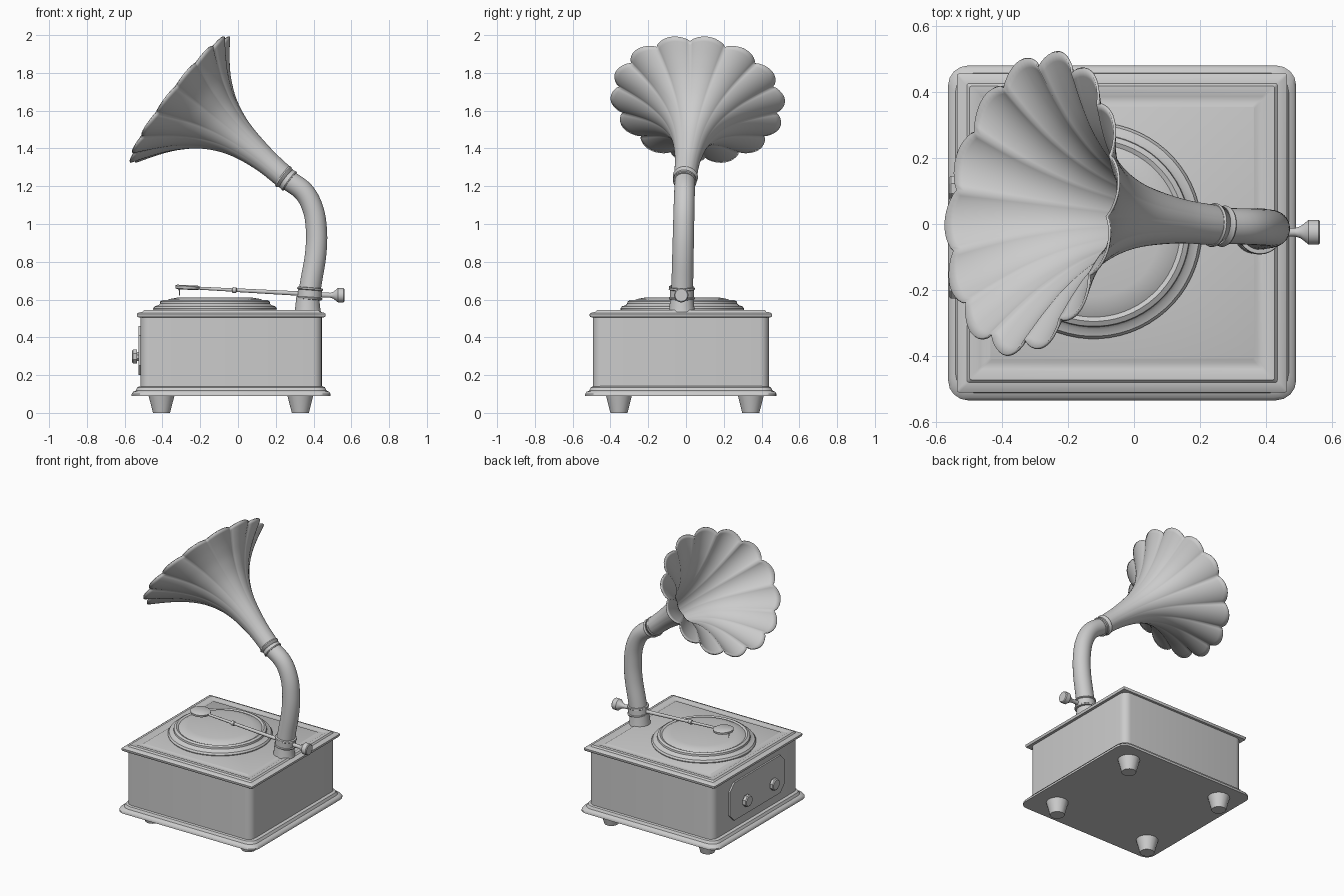
import bpy
import bmesh
from math import sin, cos, pi, radians
from mathutils import Vector

if "Cube" in bpy.data.objects:
    bpy.data.objects.remove(bpy.data.objects["Cube"])

CX, CY = -0.036, -0.027          # cabinet centre


def finish(name, bm, angle=35):
    bmesh.ops.recalc_face_normals(bm, faces=bm.faces)
    me = bpy.data.meshes.new(name)
    bm.to_mesh(me)
    bm.free()
    ob = bpy.data.objects.new(name, me)
    bpy.context.collection.objects.link(ob)
    bpy.ops.object.select_all(action='DESELECT')
    ob.select_set(True)
    bpy.context.view_layer.objects.active = ob
    bpy.ops.object.shade_smooth_by_angle(angle=radians(angle))
    return ob


def loft(bm, rings, caps=True):
    rows = [[bm.verts.new(p) for p in ring] for ring in rings]
    n = len(rows[0])
    for a, b in zip(rows, rows[1:]):
        for i in range(n):
            bm.faces.new((a[i], a[(i + 1) % n], b[(i + 1) % n], b[i]))
    if caps:
        bm.faces.new(rows[0])
        bm.faces.new(rows[-1])


def lathe(name, profile, origin, axis=(0, 0, 1), segs=40, angle=35):
    """Revolve (radius, distance) pairs about an axis."""
    q = Vector((0, 0, 1)).rotation_difference(Vector(axis).normalized())
    bm = bmesh.new()
    loft(bm, [[Vector(origin) + q @ Vector((r * cos(2 * pi * (i + .5) / segs),
                                            r * sin(2 * pi * (i + .5) / segs), d))
               for i in range(segs)] for r, d in profile])
    return finish(name, bm, angle)


def moulding(name, hx, hy, profile, corner, segs=4):
    """Stack rounded rectangles given as (outset, z)."""
    rings = []
    for o, z in profile:
        ring = []
        for k, (sx, sy) in enumerate(((1, 1), (-1, 1), (-1, -1), (1, -1))):
            for j in range(segs + 1):
                a = pi / 2 * (k + j / segs)
                ring.append((CX + sx * (hx + o - corner) + corner * cos(a),
                             CY + sy * (hy + o - corner) + corner * sin(a), z))
        rings.append(ring)
    bm = bmesh.new()
    loft(bm, rings)
    return finish(name, bm)


def smooth_points(pts, steps):
    """Catmull-Rom samples through control points."""
    p = [Vector(v) for v in pts]
    p = [2 * p[0] - p[1]] + p + [2 * p[-1] - p[-2]]
    out = []
    for i in range(1, len(p) - 2):
        a, b, c, d = p[i - 1:i + 3]
        for s in range(steps):
            t = s / steps
            out.append(.5 * (2 * b + (c - a) * t + (2 * a - 5 * b + 4 * c - d) * t * t
                             + (3 * b - a - 3 * c + d) * t ** 3))
    return out + [p[-2]]


# Cabinet
moulding("plinth", .527, .507, [(0, .09), (0, .1), (-.008, .112), (-.022, .118),
                                (-.03, .135), (-.045, .142)], .06)
moulding("cabinet_body", .48, .466, [(0, .135), (0, .512)], .05, 5)
moulding("lid", .50, .483, [(-.018, .505), (-.004, .507), (0, .515), (0, .524), (-.012, .532),
                            (-.03, .534), (-.038, .544), (-.062, .544), (-.07, .54),
                            (-.09, .54), (-.1, .546)], .006, 2)

# Feet
for x in (-.405, .33):
    for y in (-.355, .343):
        lathe("foot", [(.046, 0), (.07, .092)], (x, y, 0), segs=16)

# Side panel with two octagonal knobs
bm = bmesh.new()
outline = [(-.3, .25), (-.25, .2), (.25, .2), (.3, .25), (.3, .41), (.25, .46), (-.25, .46), (-.3, .41)]
loft(bm, [[(x, CY + y, z) for y, z in outline] for x in (-.51, -.527)])
finish("control_panel", bm)
for y in (.108, -.188):
    lathe("control_knob", [(.025, 0), (.025, .018), (.04, .018), (.04, .038), (.034, .044)],
          (-.517, y, .298), (-1, 0, 0), segs=8, angle=20)

# Turntable
lathe("turntable", [(.325, .54), (.328, .552), (.32, .564), (.3, .57), (.292, .578), (.29, .59),
                    (.275, .598), (.262, .592), (.24, .603), (.2, .61), (.02, .612)],
      (-.122, -.02, 0), segs=64)

# Tone arm, pickup head, needle and trumpet-shaped end knob
arm_y = -.025
start, end = Vector((.49, arm_y, .623)), Vector((-.24, arm_y, .662))
arm = end - start
L = arm.length
lathe("tone_arm", [(.013, 0), (.012, .25 * L), (.01, .68 * L), (.015, .685 * L), (.015, .71 * L),
                   (.009, .715 * L), (.008, L)], start, arm, segs=16)
lathe("pickup_head", [(.05, -.012), (.063, -.008), (.065, .006), (.055, .012)],
      (-.268, arm_y, .664), (.053, 0, 1), segs=32)
lathe("needle", [(.002, 0), (.005, .04)], (-.31, arm_y, .622), segs=8)
lathe("end_knob", [(.012, 0), (.013, .045), (.018, .06), (.032, .078), (.038, .085),
                   (.038, .115), (.033, .12)], (.444, arm_y, .623), (1, 0, 0), segs=24)

# Horn support: flared foot, collar and bent pipe
lathe("pipe_foot", [(.07, .535), (.066, .56), (.06, .62)], (.369, -.022, 0))
lathe("pipe_collar", [(.058, -.032), (.068, -.03), (.07, -.022), (.064, -.018), (.064, .018),
                      (.07, .022), (.068, .03), (.058, .032)], (.38, -.022, .632), (.08, 0, 1))
path = smooth_points([(.372, .6), (.388, .7), (.41, .83), (.416, .95), (.4, 1.07),
                      (.349, 1.17), (.25, 1.243)], 6)
bm = bmesh.new()
rings = []
for i, p in enumerate(path):
    t = (path[min(i + 1, len(path) - 1)] - path[max(i - 1, 0)]).normalized()
    u = i / (len(path) - 1)
    r = .058 - .004 * u
    rings.append([(p.x + t.y * r * cos(a), -.022 + .017 * u + r * sin(a), p.y - t.x * r * cos(a))
                  for a in (2 * pi * k / 32 for k in range(32))])
loft(bm, rings)
finish("bent_pipe", bm)

# Horn frame: its axis follows joint -> mouth centre, the mouth is yawed a little more
joint, mouth = Vector((.255, -.005, 1.24)), Vector((-.312, .063, 1.662))
E, Y = radians(37), radians(10)
axis = Vector((-cos(E) * cos(Y), cos(E) * sin(Y), sin(E)))
side = Vector((sin(Y), cos(Y), 0))
up = Vector((sin(E) * cos(Y), -sin(E) * sin(Y), cos(E)))
lathe("joint_ring", [(.05, -.026), (.06, -.026), (.063, -.02), (.06, -.014), (.058, .008),
                     (.064, .012), (.067, .018), (.064, .025), (.05, .027)], joint, mouth - joint)

# Flared horn with fourteen scalloped petals
LOBES, SEGS = 14, 14 * 12
profile = smooth_points([(0, .052), (.16, .06), (.33, .092), (.46, .15), (.56, .228),
                         (.635, .31), (.71, .408)], 5)
bm = bmesh.new()
rings = []
for p in profile:
    u = p.x / .71
    w = (p.y / .408) ** 1.5
    centre = joint.lerp(mouth, u) + up * (.018 * sin(pi * u))
    ring = []
    for k in range(SEGS):
        a = 2 * pi * k / SEGS
        petal = abs(sin(LOBES / 2 * (a - pi / 2))) ** .8
        r = p.y * (1 + .10 * w * (petal - .65))
        ring.append(centre + side * (r * cos(a) * (1 + .1 * w)) + up * (r * sin(a)))
    rings.append(ring)
loft(bm, rings, caps=False)
horn = finish("horn", bm, 60)
thick = horn.modifiers.new("thickness", 'SOLIDIFY')
thick.thickness = .008
thick.offset = -1
